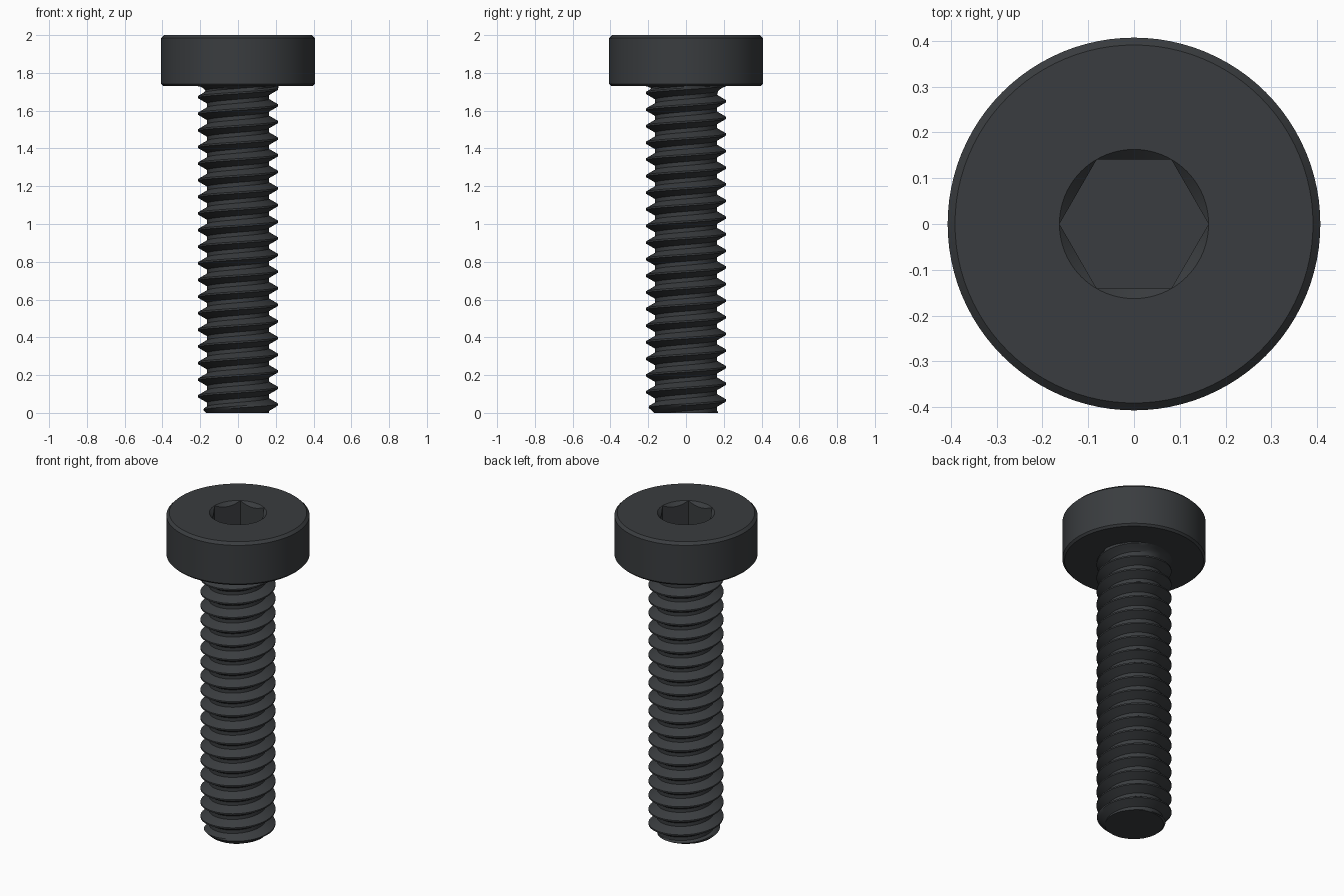
import bpy, bmesh, math

if "Cube" in bpy.data.objects:
    bpy.data.objects.remove(bpy.data.objects["Cube"])

SEG = 96
TAU = 2 * math.pi
PITCH, MAJOR, MINOR = 0.088, 0.213, 0.163
HEAD_Z, HEAD_R, TOP = 1.73, 0.407, 2.0
HEX_APOTHEM, HEX_R, SOCKET_Z = 0.141, 0.163, 1.84
PHASE = 0.0

steel = bpy.data.materials.new("dark_steel")
steel.diffuse_color = (0.042, 0.046, 0.05, 1)
steel.use_nodes = True
steel.node_tree.nodes["Principled BSDF"].inputs["Base Color"].default_value = steel.diffuse_color


def ring(bm, fn):
    return [bm.verts.new(fn(TAU * i / SEG)) for i in range(SEG)]


def bridge(bm, a, b):
    for i in range(SEG):
        j = (i + 1) % SEG
        bm.faces.new((a[i], a[j], b[j], b[i]))


def finish(bm, name):
    bmesh.ops.remove_doubles(bm, verts=bm.verts, dist=1e-5)
    bmesh.ops.recalc_face_normals(bm, faces=bm.faces)
    me = bpy.data.meshes.new(name)
    bm.to_mesh(me)
    bm.free()
    ob = bpy.data.objects.new(name, me)
    bpy.context.collection.objects.link(ob)
    me.materials.append(steel)
    bpy.ops.object.select_all(action='DESELECT')
    ob.select_set(True)
    bpy.context.view_layer.objects.active = ob
    bpy.ops.object.shade_smooth_by_angle(angle=math.radians(28))
    return ob


# Head: turned profile, then countersink and hexagonal socket
def turned(r, z):
    return lambda t: (r * math.cos(t), r * math.sin(t), z)


def hex_radius(t):
    return HEX_APOTHEM / math.cos((t % (TAU / 6)) - TAU / 12)


def socket(z_of_r):
    def point(t):
        r = hex_radius(t)
        return (r * math.cos(t), r * math.sin(t), z_of_r(r))
    return point


bm = bmesh.new()
rings = [ring(bm, turned(r, z)) for r, z in [
    (0.215, HEAD_Z), (HEAD_R - 0.012, HEAD_Z), (HEAD_R, HEAD_Z + 0.012),
    (HEAD_R, TOP - 0.016), (HEAD_R - 0.016, TOP), (HEX_R, TOP)]]
rings.append(ring(bm, socket(lambda r: TOP - (HEX_R - r))))
rings.append(ring(bm, socket(lambda r: SOCKET_Z)))
for a, b in zip(rings, rings[1:]):
    bridge(bm, a, b)
bm.faces.new(rings[-1])
finish(bm, "socket_head")


# Shank: helical grid, trimmed by an end chamfer and a fillet under the head
def thread_radius(u):
    d = abs((u % 1) - 0.5) * 2          # 0 at the crest, 1 at the root
    f = min(max((d - 0.10) / 0.66, 0), 1)
    return MAJOR + (MINOR - MAJOR) * f


def shank_radius(u, z):
    r = min(thread_radius(u), 0.168 + z * 1.1)
    h = HEAD_Z - z
    if h < 0.05:
        r = max(r, 0.215 - math.sqrt(max(0.05 ** 2 - (0.05 - h) ** 2, 0)))
        r = min(r, 0.215)
    return r


STOPS = [0, 0.12, 0.23, 0.34, 0.45, 0.55, 0.66, 0.77, 0.88]
bm = bmesh.new()
rows = []
for k in range(-2, int(HEAD_Z / PITCH) + 2):
    for s in STOPS:
        row = []
        for i in range(SEG + 1):
            z = (k + s + i / SEG + PHASE) * PITCH
            z = min(max(z, 0), HEAD_Z)
            t = TAU * i / SEG
            r = shank_radius(z / PITCH - i / SEG - PHASE, z)
            if z >= HEAD_Z:
                r = 0.215
            row.append(bm.verts.new((r * math.cos(t), r * math.sin(t), z)))
        rows.append(row)
for a, b in zip(rows, rows[1:]):
    for i in range(SEG):
        # skip cells flattened onto an end plane
        zs = [v.co.z for v in (a[i], a[i + 1], b[i + 1], b[i])]
        if max(zs) - min(zs) > 1e-6:
            bm.faces.new((a[i], a[i + 1], b[i + 1], b[i]))
bmesh.ops.remove_doubles(bm, verts=bm.verts, dist=1e-5)
bmesh.ops.delete(bm, geom=[v for v in bm.verts if not v.link_faces], context='VERTS')
# Flat tip
tip = [e for e in bm.edges if e.is_boundary and all(v.co.z < 1e-4 for v in e.verts)]
bmesh.ops.holes_fill(bm, edges=tip, sides=0)
finish(bm, "threaded_shank")
